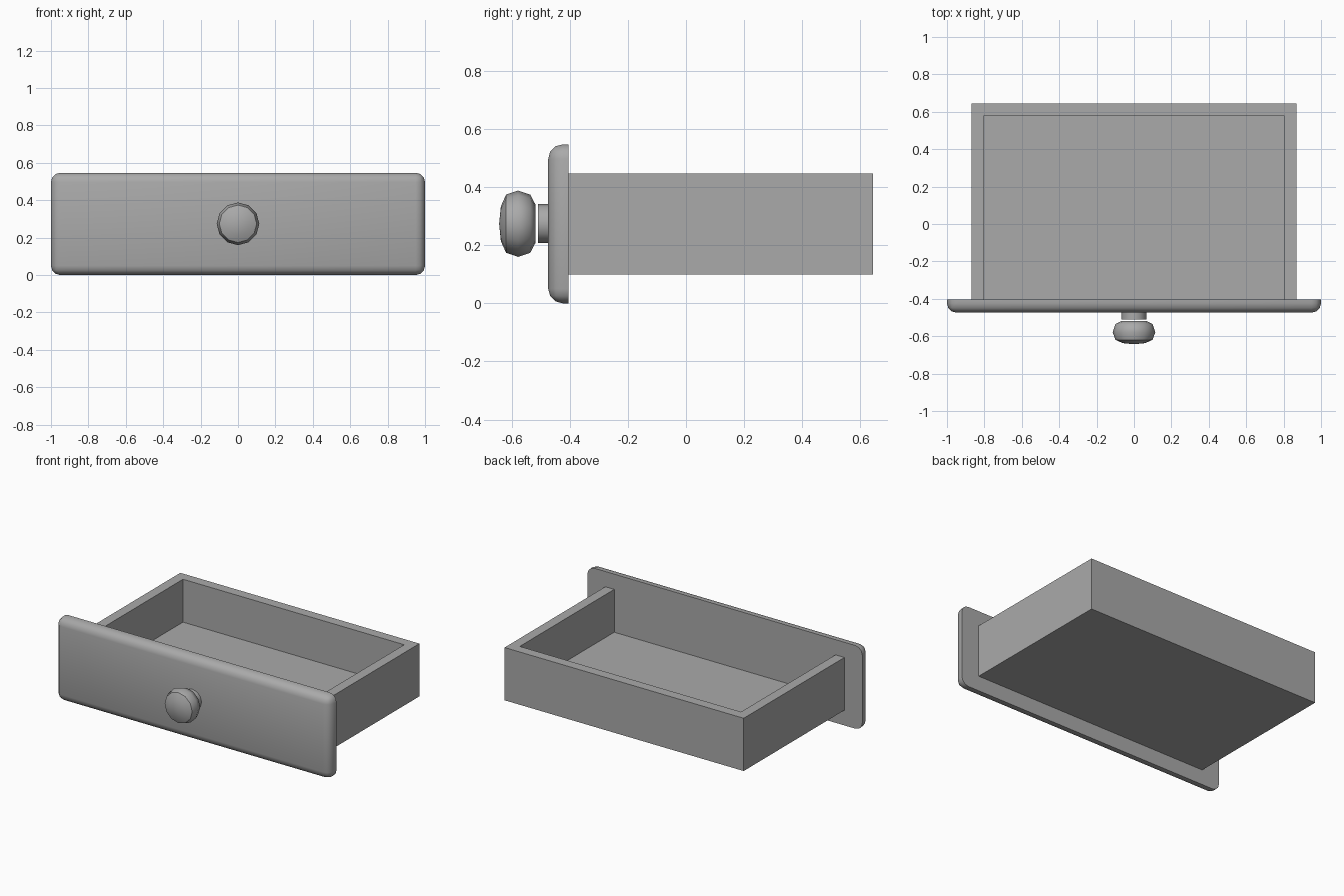
import bpy
import bmesh
from math import pi
from mathutils import Matrix, Vector

default = bpy.data.objects.get("Cube")
if default:
    bpy.data.objects.remove(default)

# Single flat grey
grey = bpy.data.materials.new("grey")
grey.use_nodes = True
colour = (0.4, 0.4, 0.4, 1)
grey.diffuse_color = colour
grey.node_tree.nodes["Principled BSDF"].inputs["Base Color"].default_value = colour


def box(low, high):
    """Box between two corners, as a bmesh."""
    low, high = Vector(low), Vector(high)
    bm = bmesh.new()
    place = Matrix.Translation((low + high) / 2) @ Matrix.Diagonal((*(high - low), 1))
    bmesh.ops.create_cube(bm, size=1, matrix=place)
    return bm


def finish(bm, name, smooth=False):
    bmesh.ops.recalc_face_normals(bm, faces=bm.faces[:])
    mesh = bpy.data.meshes.new(name)
    bm.to_mesh(mesh)
    bm.free()
    mesh.materials.append(grey)
    obj = bpy.data.objects.new(name, mesh)
    bpy.context.collection.objects.link(obj)
    if smooth:
        bpy.ops.object.select_all(action="DESELECT")
        obj.select_set(True)
        bpy.context.view_layer.objects.active = obj
        bpy.ops.object.shade_smooth_by_angle(angle=pi / 4)
    return obj


PANEL_FRONT, PANEL_BACK = -0.474, -0.404
WALL = 0.065

# Front panel: every edge rounded except those around the flat back
bm = box((-1, PANEL_FRONT, 0), (1, PANEL_BACK, 0.547))
middle = (PANEL_FRONT + PANEL_BACK) / 2
edges = [e for e in bm.edges if any(v.co.y < middle for v in e.verts)]
bmesh.ops.bevel(bm, geom=edges, offset=0.05, offset_type="OFFSET",
                segments=3, profile=0.5, affect="EDGES")
finish(bm, "front_panel", smooth=True)

# Tray: hollowed from the top, its front wall sunk inside the panel
bm = box((-0.87, PANEL_BACK - WALL, 0.1), (0.87, 0.643, 0.447))
top = max(bm.faces, key=lambda f: f.calc_center_median().z)
bmesh.ops.inset_region(bm, faces=[top], thickness=WALL, use_even_offset=True)
pushed = bmesh.ops.extrude_face_region(bm, geom=[top])
verts = [g for g in pushed["geom"] if isinstance(g, bmesh.types.BMVert)]
bmesh.ops.translate(bm, verts=verts, vec=(0, 0, -0.282))
if top.is_valid:
    bmesh.ops.delete(bm, geom=[top], context="FACES_ONLY")
finish(bm, "drawer_tray")


def lathe(name, profile, sides=12, height=0.274):
    """Spin (radius, y) points around the knob's axis."""
    bm = bmesh.new()
    points = [bm.verts.new((r, y, 0)) for r, y in profile]
    wire = [bm.edges.new(pair) for pair in zip(points, points[1:])]
    bmesh.ops.spin(bm, geom=points + wire, cent=(0, 0, 0), axis=(0, 1, 0),
                   angle=2 * pi, steps=sides)
    bmesh.ops.remove_doubles(bm, verts=bm.verts[:], dist=0.0005)
    bmesh.ops.translate(bm, verts=bm.verts[:], vec=(0, 0, height))
    return finish(bm, name, smooth=True)


# Knob and its short stem
lathe("knob_stem", [(0.067, PANEL_FRONT + 0.01), (0.067, -0.51)])
lathe("knob", [(0, -0.643), (0.06, -0.637), (0.1, -0.619), (0.114, -0.578),
               (0.1, -0.536), (0.066, -0.518), (0, -0.518)])
